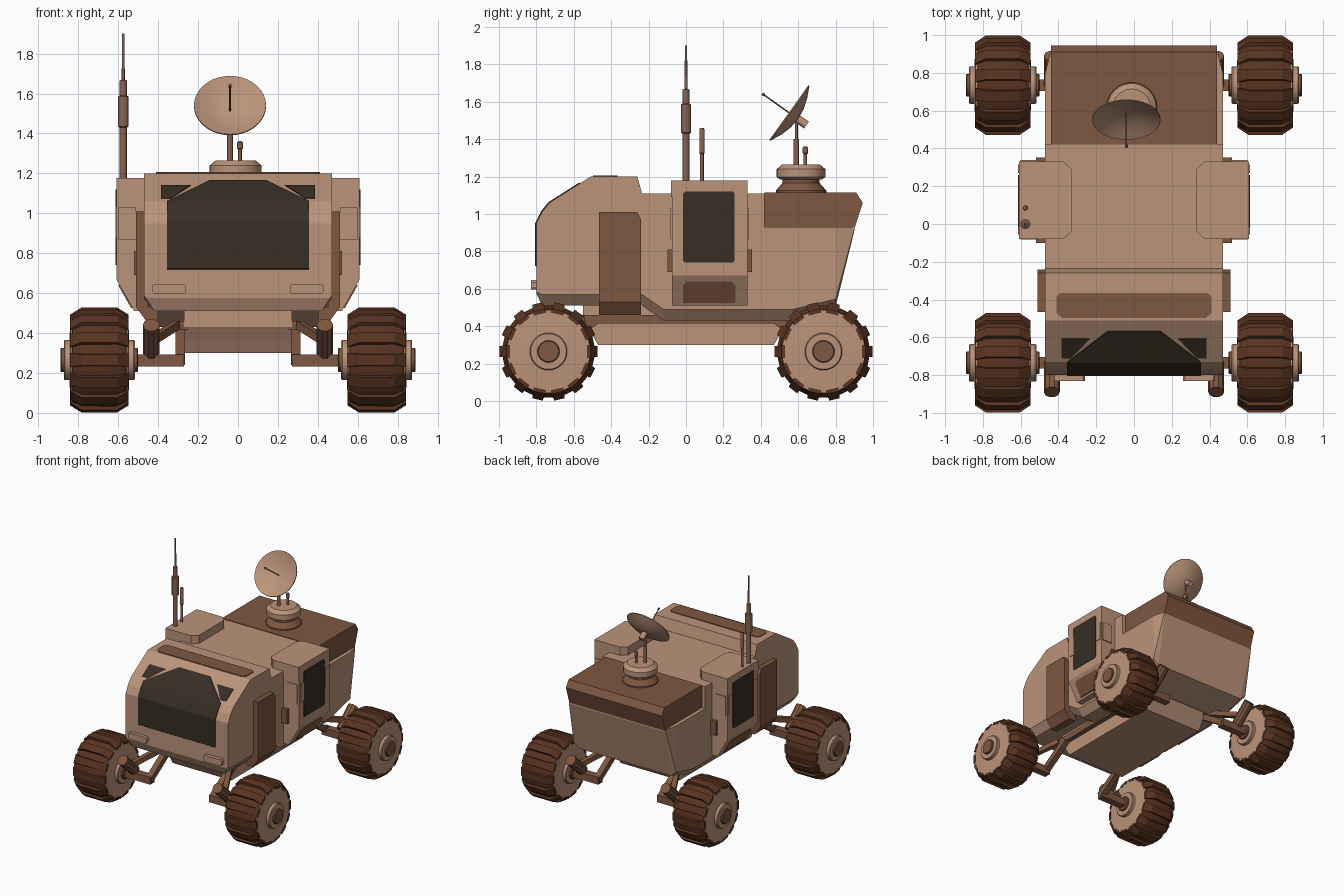
import bpy, bmesh, math
from mathutils import Vector, Matrix

if "Cube" in bpy.data.objects:
    bpy.data.objects.remove(bpy.data.objects["Cube"])

def material(name, rgb):
    m = bpy.data.materials.new(name)
    m.diffuse_color = (*rgb, 1)
    m.use_nodes = True
    m.node_tree.nodes["Principled BSDF"].inputs["Base Color"].default_value = m.diffuse_color
    return m

TAN = material("tan panel", (0.50, 0.295, 0.195))
BROWN = material("brown panel", (0.21, 0.095, 0.052))
RUBBER = material("dark rubber", (0.10, 0.034, 0.015))
GLASS = material("dark glass", (0.038, 0.027, 0.018))
METAL = material("dull metal", (0.25, 0.13, 0.085))

def build(name, verts, faces, mat, smooth=False, solid=True):
    me = bpy.data.meshes.new(name)
    me.from_pydata([tuple(v) for v in verts], [], faces)
    bm = bmesh.new()
    bm.from_mesh(me)
    bmesh.ops.remove_doubles(bm, verts=bm.verts, dist=1e-5)
    if solid:
        bmesh.ops.recalc_face_normals(bm, faces=bm.faces)
    if smooth:
        for f in bm.faces:
            f.smooth = True
        for e in bm.edges:
            e.smooth = e.calc_face_angle(0) < math.radians(32)
    bm.to_mesh(me)
    bm.free()
    me.materials.append(mat)
    ob = bpy.data.objects.new(name, me)
    bpy.context.collection.objects.link(ob)
    return ob

def loft(name, rings, mat):
    n = len(rings[0])
    faces = [tuple(range(n)), tuple(range((len(rings) - 1) * n, len(rings) * n))]
    for i in range(len(rings) - 1):
        for j in range(n):
            k = (j + 1) % n
            faces.append((i*n + j, i*n + k, (i+1)*n + k, (i+1)*n + j))
    return build(name, [v for r in rings for v in r], faces, mat)

def prism(name, profile, axis, a, b, mat):
    def at(p, t):
        return {"x": (t, p[0], p[1]), "y": (p[0], t, p[1]), "z": (p[0], p[1], t)}[axis]
    return loft(name, [[at(p, t) for p in profile] for t in (a, b)], mat)

def box(name, x0, x1, y0, y1, z0, z1, mat):
    return prism(name, [(x0, y0), (x1, y0), (x1, y1), (x0, y1)], "z", z0, z1, mat)

def beam(name, p, q, w, mat):
    p, q = Vector(p), Vector(q)
    rot = (q - p).to_track_quat("Z", "Y")
    sq = [(-w, -w), (w, -w), (w, w), (-w, w)]
    return loft(name, [[c + rot @ Vector((x, y, 0)) for x, y in sq] for c in (p, q)], mat)

def lathe(name, profile, centre, direction, mat, seg=24):
    # profile holds (radius, distance along direction)
    rot = Vector(direction).to_track_quat("Z", "Y")
    verts = [Vector(centre) + rot @ Vector((r * math.cos(t), r * math.sin(t), h))
             for r, h in profile for t in [2 * math.pi * j / seg for j in range(seg)]]
    faces = [tuple(range(seg)), tuple(range(len(verts) - seg, len(verts)))]
    faces = [f for f, r in zip(faces, (profile[0][0], profile[-1][0])) if r > 0]
    for i in range(len(profile) - 1):
        for j in range(seg):
            k = (j + 1) % seg
            f = [i*seg + j, i*seg + k, (i+1)*seg + k, (i+1)*seg + j]
            if profile[i][0] == 0:
                f = [f[0], f[2], f[3]]
            elif profile[i+1][0] == 0:
                f = f[:3]
            faces.append(tuple(f))
    return build(name, verts, faces, mat, smooth=True)

def rod(name, p, q, r, mat, seg=12):
    d = Vector(q) - Vector(p)
    return lathe(name, [(r, 0), (r, d.length)], p, d, mat, seg)

def ring(y, hw, top, mid, bot, low):
    return [(-hw, y, top), (hw, y, top), (hw, y, mid), (low, y, bot), (-low, y, bot), (-hw, y, mid)]

# main hull: stations of y, half width, top, chine, floor, floor half width
stations = [(-.80, .47, .95, .585, .575, .46), (-.77, .47, 1.01, .57, .51, .42),
            (-.73, .47, 1.06, .57, .51, .42), (-.51, .47, 1.20, .57, .51, .42),
            (-.26, .47, 1.20, .57, .51, .42), (-.235, .47, 1.11, .57, .51, .42),
            (-.12, .47, 1.11, .49, .43, .42), (.42, .47, 1.11, .49, .43, .42),
            (.421, .47, .93, .49, .43, .42), (.57, .47, .93, .49, .43, .42),
            (.80, .47, .93, .545, .505, .42), (.90, .445, .93, .92, .91, .44)]
loft("hull", [ring(*s) for s in stations], TAN)

# rear cargo cover
cover = [(.42, .92), (.90, .92), (.945, 1.06), (.91, 1.115), (.42, 1.115)]
prism("cargo_cover", cover, "x", -.44, .44, BROWN)

# windscreen panes follow the nose profile
nose = [(.5, -.80), (.95, -.80), (1.01, -.77), (1.06, -.73), (1.20, -.51)]
def nose_y(z):
    for (z0, y0), (z1, y1) in zip(nose, nose[1:]):
        if z <= z1:
            return y0 + (y1 - y0) * (z - z0) / (z1 - z0)
def pane(name, rows, mat):
    # rows: (z, x left, x right)
    rings = [[(a, nose_y(z) - .006, z + .003), (b, nose_y(z) - .006, z + .003),
              (b, nose_y(z) + .003, z - .003), (a, nose_y(z) + .003, z - .003)] for z, a, b in rows]
    return loft(name, rings, mat)
pane("windscreen", [(.72, -.355, .355), (.95, -.355, .355), (1.01, -.355, .355),
                    (1.06, -.355, .355), (1.165, -.14, .14)], GLASS)

# roof strip and underbody box
prism("roof_strip", [(-.41, -.385), (-.39, -.365), (.39, -.365), (.41, -.385), (.41, -.47),
                     (.38, -.498), (-.38, -.498), (-.41, -.47)], "z", 1.195, 1.206, BROWN)
under = [(-.47, .30), (-.505, .36), (-.55, .43), (-.55, .52), (.55, .47), (.55, .43), (.505, .36), (.47, .30)]
prism("underbody", under, "x", -.27, .27, TAN)

for s, side in ((-1, "left"), (1, "right")):
    # small corner panes and lamps on the nose
    pane(side + "_corner_pane", [(1.075, s * .335, s * .385), (1.14, s * .235, s * .385)], GLASS)
    prism(side + "_lamp", [(s * x, z) for x, z in [(.27, .595), (.42, .595), (.43, .61), (.43, .635),
          (.42, .647), (.27, .647), (.26, .635), (.26, .61)]], "y", -.83, -.79, TAN)
    # brown side panel
    edge = [(-.465, 1.01), (-.26, 1.01), (-.24, .97)]
    prism(side + "_side_panel", edge + [(-.24, .53), (-.465, .53)], "x", s * .45, s * .51, BROWN)
    prism(side + "_side_panel_foot", [(s * x, z) for x, z in [(.40, .53), (.51, .53), (.46, .46), (.40, .46)]],
          "y", -.465, -.24, BROWN)
    # door module
    prism(side + "_door_module", [(s * x, z) for x, z in [(.40, 1.12), (.61, 1.12), (.61, .67), (.52, .51), (.40, .51)]],
          "y", -.075, .33, TAN)
    prism(side + "_door_roof", [(s * x, y) for x, y in [(.61, -.08), (.375, -.08), (.33, -.04), (.33, .29),
          (.375, .33), (.61, .33)]], "z", 1.09, 1.178, TAN)
    prism(side + "_door_window", [(-.015, .75), (-.005, .74), (.25, .74), (.26, .75), (.26, 1.11), (.25, 1.12),
          (-.005, 1.12), (-.015, 1.11)], "x", s * .605, s * .615, GLASS)
    loft(side + "_door_step", [[(s * (.61 - (.67 - z) * .5625 + d), y, z) for y, d in
         [(-.015 + c, -.004), (.265 - c, -.004), (.265 - c, .007), (-.015 + c, .007)]]
         for z, c in [(.525, 0), (.62, 0), (.64, .02)]], BROWN)
    for y in (-.055, .27):
        box(side + "_door_grip", s * .6, s * .615, y, y + .045, .88, 1.035, TAN)
    for y in (-.083, .325):
        box(side + "_door_pocket", s * .51, s * .6, y, y + .013, .87, 1.03, TAN)
    for y in (-.10, .32):
        box(side + "_door_hinge", s * .44, s * .52, y, y + .032, .69, .81, BROWN)
    # chassis rail
    box(side + "_rail", s * .25, s * .31, -.55, .55, .415, .46, BROWN)

    for t, end in ((-1, "front"), (1, "rear")):
        tag = end + "_" + side + "_"
        wy, wz, wx = t * .735, .265, s * .695
        # suspension arm, axle and damper
        beam(tag + "arm", (s * .29, t * .48, .435), (s * .29, t * .75, .26), .024, BROWN)
        beam(tag + "axle", (s * .27, wy, .262), (s * .56, wy, .262), .03, BROWN)
        rod(tag + "damper", (s * .435, t * .735, .30), (s * .435, t * .89, .44), .042, BROWN, 10)
        beam(tag + "damper_link", (s * .435, t * .80, .36), (s * .31, t * .55, .44), .02, BROWN)
        # tyre, rim and hub
        lathe(tag + "tyre", [(.21, -.143), (.225, -.135), (.247, -.085), (.247, .085), (.225, .135), (.21, .143)],
              (wx, wy, wz), (1, 0, 0), RUBBER, 42)
        lathe(tag + "rim", [(.06, -.178), (.095, -.178), (.10, -.172), (.10, -.15), (.222, -.144), (.222, .144),
              (.10, .15), (.10, .172), (.095, .178), (.06, .178)], (wx, wy, wz), (1, 0, 0), TAN, 32)
        lathe(tag + "hub", [(.055, -.195), (.06, -.19), (.06, .19), (.055, .195)], (wx, wy, wz), (1, 0, 0), BROWN, 16)
        # tread bars
        bar = [(-.147, .205), (-.147, .225), (-.09, .263), (.09, .263), (.147, .225), (.147, .205)]
        verts, faces = [], []
        for i in range(14):
            rot = Matrix.Rotation(2 * math.pi * (i + .5) / 14, 3, "X")
            b = len(verts)
            for w in (-1, 1):
                verts += [Vector((wx, wy, wz)) + rot @ Vector((x, w * (.034 if r < .25 else .028), r)) for x, r in bar]
            faces += [tuple(range(b, b + 6)), tuple(range(b + 6, b + 12))]
            faces += [(b + j, b + (j + 1) % 6, b + 6 + (j + 1) % 6, b + 6 + j) for j in range(6)]
        build(tag + "tread", verts, faces, RUBBER)

# dish turntable
lathe("turntable_base", [(.135, 0), (.135, .015), (.10, .055), (.10, .09)], (-.012, .615, 1.11), (0, 0, 1), BROWN)
lathe("turntable", [(.11, 0), (.13, .012), (.13, .055), (.10, .08)], (-.012, .615, 1.185), (0, 0, 1), TAN)
lathe("dish_post", [(.014, 0), (.014, .15), (.008, .15), (.008, .25)], (-.04, .59, 1.25), (0, 0, 1), METAL, 12)
lathe("sensor_post", [(.009, 0), (.009, .07), (.014, .075), (.014, .105), (.008, .112)],
      (.01, .638, 1.25), (0, 0, 1), METAL, 12)

# dish with feed rod
axis = Vector((0, -.815, .58))
mid = Vector((-.04, .55, 1.542))
lathe("dish", [(0, -.05), (.06, -.045), (.12, -.027), (.18, 0), (.181, -.006), (.12, -.035), (.06, -.054), (0, -.06)],
      mid, axis, TAN, 36)
rod("dish_feed", mid - axis * .05, mid + axis * .165, .004, METAL, 8)
rod("dish_feed_tip", mid + axis * .16, mid + axis * .175, .008, METAL, 8)
rod("dish_mount", mid - axis * .115, mid - axis * .05, .022, TAN, 12)

# whip antennas
lathe("tall_antenna", [(.018, 0), (.018, .26), (.027, .265), (.027, .415), (.018, .42), (.018, .495),
      (.008, .50), (.006, .73)], (-.575, 0, 1.17), (0, 0, 1), METAL, 12)
lathe("short_antenna", [(.010, 0), (.010, .15), (.014, .155), (.014, .28), (.010, .29)],
      (-.575, .085, 1.17), (0, 0, 1), METAL, 12)
